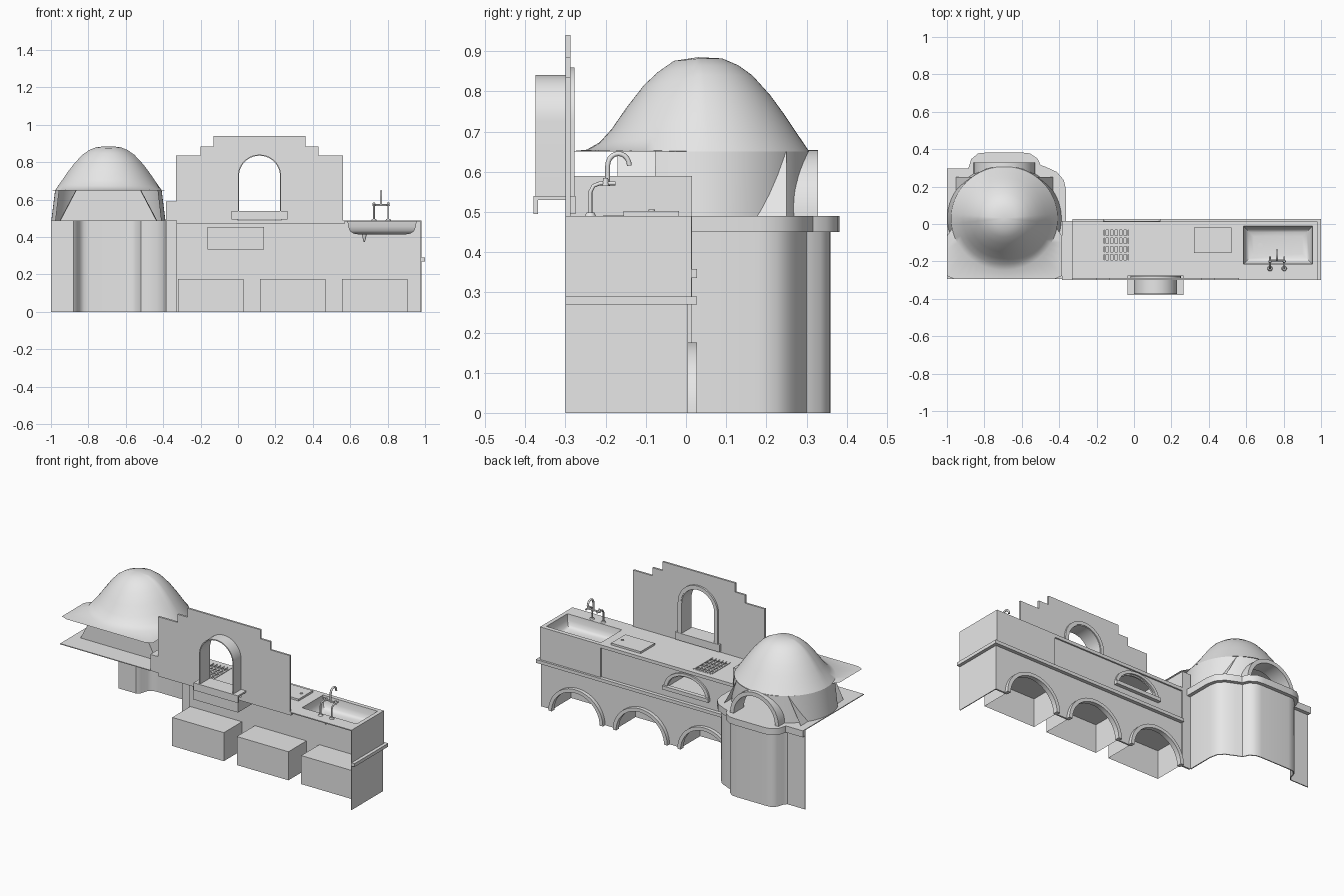
import bpy, bmesh
from math import sin, cos, pi, radians
from mathutils import Vector

if "Cube" in bpy.data.objects:
    bpy.data.objects.remove(bpy.data.objects["Cube"])

plaster = bpy.data.materials.new("light_grey_plaster")
plaster.use_nodes = True
GREY = (0.8, 0.8, 0.8, 1)
plaster.diffuse_color = GREY
plaster.node_tree.nodes["Principled BSDF"].inputs["Base Color"].default_value = GREY


def build(name, verts, faces, smooth=False, normals=True):
    me = bpy.data.meshes.new(name)
    me.from_pydata(verts, [], faces)
    bm = bmesh.new()
    bm.from_mesh(me)
    loose = [v for v in bm.verts if not v.link_faces]
    bmesh.ops.delete(bm, geom=loose, context='VERTS')
    bmesh.ops.remove_doubles(bm, verts=bm.verts, dist=1e-5)
    if normals:
        bmesh.ops.recalc_face_normals(bm, faces=bm.faces)
    bm.to_mesh(me)
    bm.free()
    ob = bpy.data.objects.new(name, me)
    bpy.context.collection.objects.link(ob)
    me.materials.append(plaster)
    if smooth:
        bpy.context.view_layer.objects.active = ob
        ob.select_set(True)
        bpy.ops.object.shade_smooth_by_angle(angle=radians(40))
        ob.select_set(False)
    return ob


def prism(name, outline, a, b, axis='y', smooth=False):
    """Extrude an outline (x,z along y, or x,y along z)."""
    place = (lambda p, d: (p[0], d, p[1])) if axis == 'y' else (lambda p, d: (p[0], p[1], d))
    n = len(outline)
    verts = [place(p, a) for p in outline] + [place(p, b) for p in outline]
    faces = [list(range(n))[::-1], list(range(n, 2 * n))]
    faces += [[i, (i + 1) % n, (i + 1) % n + n, i + n] for i in range(n)]
    return build(name, verts, faces, smooth)


def box(name, x0, x1, y0, y1, z0, z1):
    return prism(name, [(x0, z0), (x1, z0), (x1, z1), (x0, z1)], y0, y1)


def open_box(name, x0, x1, y0, y1, z0, z1, floor):
    """Recess that is open towards +y."""
    v = [(x, y, z) for z in (z0, z1) for y in (y0, y1) for x in (x0, x1)]
    f = [(0, 1, 5, 4), (4, 5, 7, 6), (0, 4, 6, 2), (1, 3, 7, 5)]
    return build(name, v, f + ([(0, 2, 3, 1)] if floor else []))


def arc(cx, cz, rx, rz, n=24):
    """Half ellipse from -x to +x."""
    return [(cx - rx * cos(pi * i / n), cz + rz * sin(pi * i / n)) for i in range(n + 1)]


def arch(name, cx, base, spring, inner, outer, y0, y1, k=1):
    """Arched band with legs from base up to the spring line."""
    a, b = arc(cx, spring, outer, outer * k), arc(cx, spring, inner, inner * k)[::-1]
    if base < spring:
        a = [(cx - outer, base)] + a + [(cx + outer, base)]
        b = [(cx + inner, base)] + b + [(cx - inner, base)]
    return prism(name, a + b, y0, y1, smooth=True)


def frame(name, x0, x1, y0, y1, hole, z0, z1):
    """Slab with a rectangular hole."""
    a, b, c, d = hole
    for tag, r in (("left", (x0, a, y0, y1)), ("right", (b, x1, y0, y1)),
                   ("front", (a, b, y0, c)), ("back", (a, b, d, y1))):
        box(name + "_" + tag, *r, z0, z1)


def tube(name, points, radius):
    cu = bpy.data.curves.new(name, 'CURVE')
    cu.dimensions = '3D'
    cu.bevel_depth = radius
    cu.bevel_resolution = 2
    cu.use_fill_caps = True
    sp = cu.splines.new('POLY')
    sp.points.add(len(points) - 1)
    for p, q in zip(sp.points, points):
        p.co = (*q, 1)
    ob = bpy.data.objects.new(name, cu)
    bpy.context.collection.objects.link(ob)
    cu.materials.append(plaster)


def disc(name, x, y, z, r0, r1, h):
    ring = [(cos(2 * pi * i / 16), sin(2 * pi * i / 16)) for i in range(16)]
    v = [(x + r0 * c, y + r0 * s, z) for c, s in ring] + [(x + r1 * c, y + r1 * s, z + h) for c, s in ring]
    f = [list(range(16))[::-1], list(range(16, 32))]
    build(name, v, f + [[i, (i + 1) % 16, (i + 1) % 16 + 16, i + 16] for i in range(16)], True)


# Counter wall, with three low arches and a fire opening above
L, R = -0.33, 0.98
niches = [-0.145, 0.293, 0.73]
outline = [(L, 0)]
for c in niches:
    outline += arc(c, 0, 0.165, 0.158)
prism("counter_wall_lower", outline + [(R, 0), (R, 0.34), (L, 0.34)], -0.005, 0.005)
fire_x = -0.012
prism("counter_wall_upper", [(L, 0.34)] + arc(fire_x, 0.34, 0.135, 0.1) + [(R, 0.34), (R, 0.48), (L, 0.48)],
      -0.005, 0.005)
for c in niches:
    arch("niche_trim", c, 0, 0, 0.163, 0.185, 0, 0.027, 0.95)
    open_box("niche_recess", c - 0.175, c + 0.175, -0.18, 0, 0, 0.175, False)
open_box("fire_recess", fire_x - 0.152, fire_x + 0.152, -0.2, 0, 0.335, 0.455, True)
arch("fire_trim", fire_x, 0.35, 0.35, 0.13, 0.152, 0, 0.015, 0.75)
box("fire_sill", fire_x - 0.155, fire_x + 0.155, 0, 0.027, 0.336, 0.358)
box("counter_end", R - 0.005, R, -0.3, 0.005, 0, 0.49)
box("ledge_back", L, 1.0, 0, 0.027, 0.27, 0.29)
box("ledge_end", R, 1.0, -0.3, 0.005, 0.27, 0.29)
box("sink_apron", 0.57, R, 0, 0.014, 0.29, 0.49)

# Worktop with grill and sink openings
grill = (-0.16, -0.03, -0.205, -0.02)
sink = (0.585, 0.955, -0.215, -0.012)
frame("worktop", L, 0.57, -0.3, 0.014, grill, 0.47, 0.49)
frame("sink_top", 0.57, R, -0.3, 0.005, sink, 0.484, 0.49)

# Grill grate
for i in range(6):
    x = grill[0] + 0.006 + i * 0.0236
    box("grate_bar", x - 0.005, x + 0.005, grill[2], grill[3], 0.486, 0.493)
for i in range(5):
    y = grill[2] + 0.006 + i * 0.0433
    box("grate_cross_bar", grill[0], grill[1], y - 0.007, y + 0.007, 0.484, 0.491)

# Lid plate with knob
box("lid_plate", 0.32, 0.52, -0.155, -0.018, 0.488, 0.502)
disc("lid_knob", 0.49, -0.085, 0.502, 0.008, 0.008, 0.004)

# Sink basin lofted from inset rectangles
v, f = [], []
for inset, z in ((0, 0.49), (0.004, 0.455), (0.014, 0.432), (0.032, 0.419), (0.055, 0.415)):
    x0, x1, y0, y1 = sink[0] + inset, sink[1] - inset, sink[2] + inset, sink[3] - inset
    v += [(x0, y0, z), (x1, y0, z), (x1, y1, z), (x0, y1, z)]
for k in range(4):
    f += [[4 * k + i, 4 * k + (i + 1) % 4, 4 * k + 4 + (i + 1) % 4, 4 * k + 4 + i] for i in range(4)]
build("sink_basin", v, f + [[16, 17, 18, 19]], True)
disc("sink_drain", 0.675, -0.115, 0.375, 0.004, 0.014, 0.042)

# Faucet
for x in (0.727, 0.803):
    disc("faucet_base", x, -0.238, 0.49, 0.014, 0.01, 0.008)
    tube("faucet_leg", [(x, -0.238, 0.49), (x, -0.238, 0.55), (x, -0.23, 0.565), (x, -0.215, 0.571),
                        (x, -0.175, 0.571)], 0.005)
    disc("faucet_handle", x, -0.2, 0.565, 0.009, 0.006, 0.02)
tube("faucet_bridge", [(0.727, -0.195, 0.571), (0.803, -0.195, 0.571)], 0.005)
tube("faucet_spout", [(0.765, -0.195, 0.565), (0.765, -0.195, 0.615)] +
     [(0.765, -0.168 - 0.027 * cos(pi * i / 10), 0.615 + 0.03 * sin(pi * i / 10)) for i in range(11)], 0.006)

# Stepped backsplash with arched window
wx = 0.115
steps = [(0.247, 0.94), (0.247, 0.885), (0.315, 0.885), (0.315, 0.835), (0.447, 0.835), (0.447, 0.49)]
hole = [(wx - 0.115, 0.49)] + arc(wx, 0.725, 0.115, 0.115) + [(wx + 0.115, 0.49)]
prism("backsplash", [(wx - d, z) for d, z in steps] + hole + [(wx + d, z) for d, z in steps[::-1]],
      -0.3, -0.288)
arch("window_liner", wx, 0.535, 0.725, 0.11, 0.116, -0.375, -0.28)
arch("window_trim", wx, 0.535, 0.725, 0.114, 0.135, -0.288, -0.277)
box("window_sill", wx - 0.15, wx + 0.15, -0.38, -0.275, 0.53, 0.54)
for y in (-0.38, -0.287):
    box("sill_lip", wx - 0.15, wx + 0.15, y, y + 0.012, 0.495, 0.535)

# Divider between counter and oven
box("divider_cap", -0.385, -0.33, -0.3, 0.015, 0.49, 0.59)
box("divider_post", -0.385, -0.33, 0.005, 0.015, 0, 0.49)

# Oven stand: curved back wall, rim and hearth
path = [(-0.385, 0.015), (-0.385, 0.18), (-0.395, 0.225), (-0.425, 0.26), (-0.48, 0.285), (-0.515, 0.3),
        (-0.532, 0.335), (-0.565, 0.357), (-0.6, 0.36), (-0.79, 0.36), (-0.825, 0.357), (-0.852, 0.335),
        (-0.865, 0.29), (-0.88, 0.275), (-1.0, 0.275)]


def offset(pts, d):
    out = []
    for i, p in enumerate(pts):
        t = (Vector(pts[min(i + 1, len(pts) - 1)]) - Vector(pts[max(i - 1, 0)])).normalized()
        out.append((max(-1.0, p[0] + t.y * d), p[1] - t.x * d))
    return out


rim = offset(path, 0.022)
prism("oven_stand_wall", path + offset(path, -0.006)[::-1], 0, 0.45, 'z', True)
prism("hearth_rim", rim + offset(path, -0.006)[::-1], 0.45, 0.49, 'z', True)
prism("hearth_plate", rim + [(-1.0, -0.295), (-0.385, -0.295), (-0.385, 0.015)], 0.485, 0.49, 'z')

# Oven dome flaring into a flat front skirt, with side and back walls below
cx, cy, N = -0.693, 0.03, 64
levels = [(0.06, 0.882, 0.876), (0.1, 0.865, 0.848), (0.135, 0.84, 0.815), (0.18, 0.79, 0.757),
          (0.215, 0.742, 0.706), (0.245, 0.697, 0.673), (0.277, 0.65, 0.655)]
v, f = [(cx, cy, 0.885)], []
for r, back, front in levels:
    for i in range(N):
        c, s = cos(2 * pi * i / N), sin(2 * pi * i / N)
        w = max(0, -s) ** 0.7
        v.append((cx + 1.03 * r * c, cy + r * s, back * (1 - w) + front * w))
for i in range(N):
    c, s = cos(2 * pi * i / N), sin(2 * pi * i / N)
    r = min(0.307 / max(abs(c), 0.01), 0.325 / max(abs(s), 0.01)) if s < -0.2 else 0.282
    v.append((cx + r * c, cy + r * s, 0.65))
DROPS = 8
for k in range(DROPS + 1):
    t = k / DROPS
    for i in range(N):
        c, s = cos(2 * pi * i / N), sin(2 * pi * i / N)
        v.append((cx + (0.285 + 0.02 * t) * c, cy + (0.277 + 0.006 * t) * s, 0.65 - 0.16 * t))
f = [[0, 1 + i, 1 + (i + 1) % N] for i in range(N)]
for k in range(len(levels) + 1 + DROPS):
    for i in range(N):
        a, b = 1 + k * N + i, 1 + k * N + (i + 1) % N
        q = [a, a + N, b + N, b]
        m = sum((Vector(v[j]) for j in q), Vector()) / 4
        wall = k > len(levels) - 1
        mouth = m.y > cy and (m.x - cx) ** 2 + (m.z - 0.49) ** 2 < 0.15 ** 2
        if not wall or (m.y > -0.08 and not mouth):
            f.append(q)
build("oven_dome", v, f, True)
arch("oven_mouth_trim", cx, 0.49, 0.49, 0.14, 0.164, 0.23, 0.328)

# Oven chamber, closed at the front and open at the mouth
v, f = [], []
for y, grow in ((0.25, 0), (-0.1, 0), (-0.17, -0.015)):
    for dx, z in ((-0.26, 0.49), (-0.175, 0.65), (0.175, 0.65), (0.26, 0.49)):
        v.append((cx + dx * (1 + grow), y, z))
for k in (0, 4):
    f += [[k + i, k + i + 1, k + i + 5, k + i + 4] for i in range(3)]
build("oven_chamber", v, f + [[8, 9, 10, 11]])
